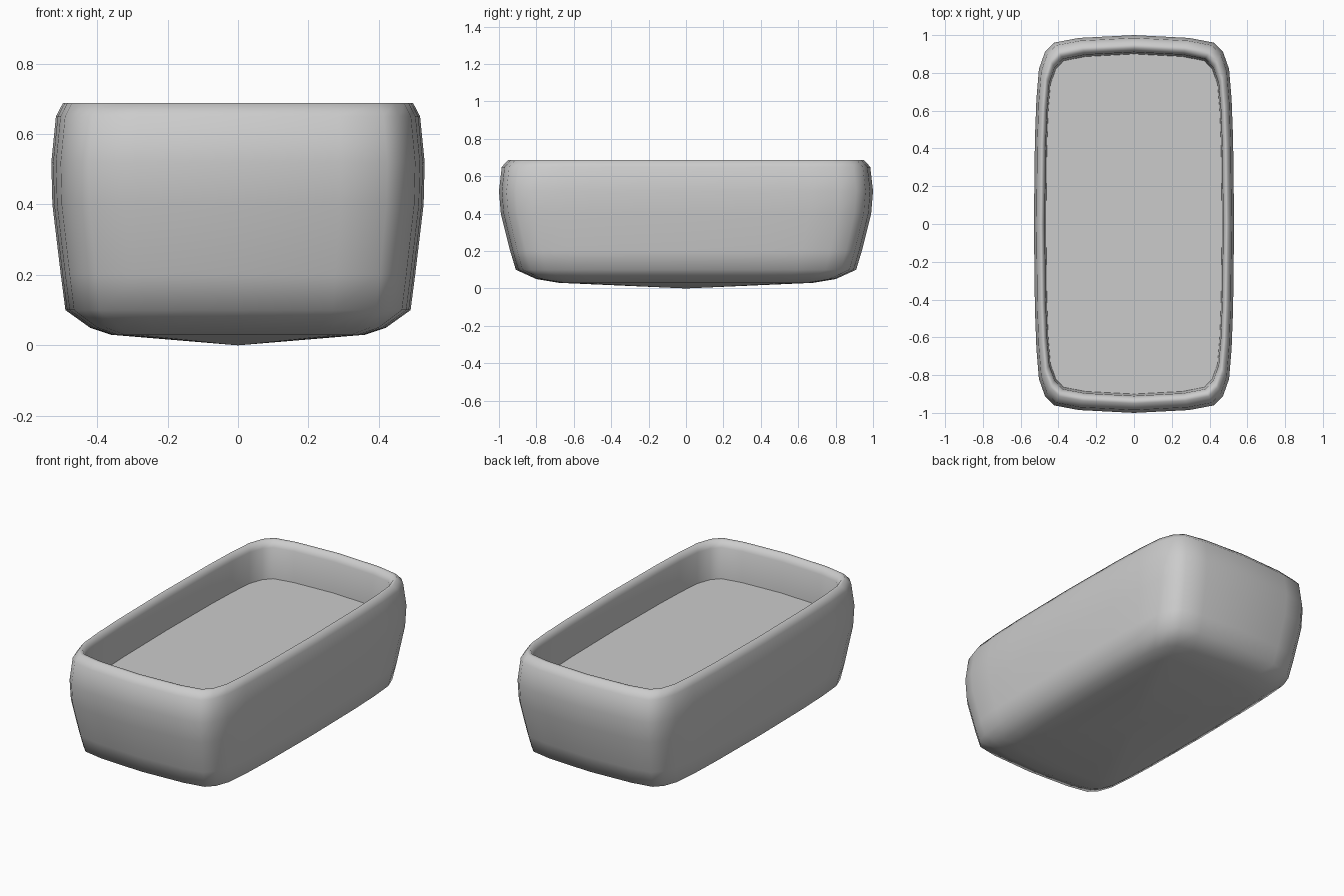
import bpy, bmesh

cube = bpy.data.objects.get("Cube")
if cube:
    bpy.data.objects.remove(cube, do_unlink=True)

grey = bpy.data.materials.new("plain grey")
grey.use_nodes = True
colour = (0.6, 0.6, 0.6, 1)
grey.diffuse_color = colour
grey.node_tree.nodes["Principled BSDF"].inputs["Base Color"].default_value = colour

# Quarter of the rounded rectangular outline, as fractions of the half sizes
QUARTER = [(1, 0), (0.99, 0.45), (0.975, 0.66), (0.95, 0.82), (0.89, 0.91),
           (0.80, 0.96), (0.55, 0.985), (0, 1)]


def outline(half_x, half_y, z):
    q = QUARTER
    pts = q + [(-x, y) for x, y in q[-2::-1]]
    pts += [(x, -y) for x, y in pts[-2:0:-1]]
    return [(x * half_x, y * half_y, z) for x, y in pts]


def finish(bm, name, smooth):
    bmesh.ops.recalc_face_normals(bm, faces=bm.faces)
    for f in bm.faces:
        f.smooth = smooth
    mesh = bpy.data.meshes.new(name)
    bm.to_mesh(mesh)
    bm.free()
    mesh.materials.append(grey)
    obj = bpy.data.objects.new(name, mesh)
    bpy.context.collection.objects.link(obj)
    return obj


# Tub shell: rings from the underside, up the bulging wall, over the rim, down inside
RINGS = [(0.36, 0.68, 0.03), (0.42, 0.80, 0.05), (0.49, 0.91, 0.10),
         (0.503, 0.94, 0.20), (0.527, 0.99, 0.40), (0.53, 1.0, 0.52),
         (0.517, 0.985, 0.65), (0.497, 0.95, 0.688), (0.485, 0.93, 0.688),
         (0.472, 0.91, 0.65), (0.466, 0.90, 0.47)]
bm = bmesh.new()
loops = [[bm.verts.new(p) for p in outline(*ring)] for ring in RINGS]
count = len(loops[0])
for low, high in zip(loops, loops[1:]):
    for i in range(count):
        j = (i + 1) % count
        bm.faces.new((low[i], low[j], high[j], high[i]))
# Shallow pointed underside
tip = bm.verts.new((0, 0, 0))
for i in range(count):
    bm.faces.new((loops[0][(i + 1) % count], loops[0][i], tip))
finish(bm, "tub_shell", True)

# Flat inner floor
bm = bmesh.new()
bm.faces.new([bm.verts.new(p) for p in outline(*RINGS[-1])])
finish(bm, "inner_floor", False)
